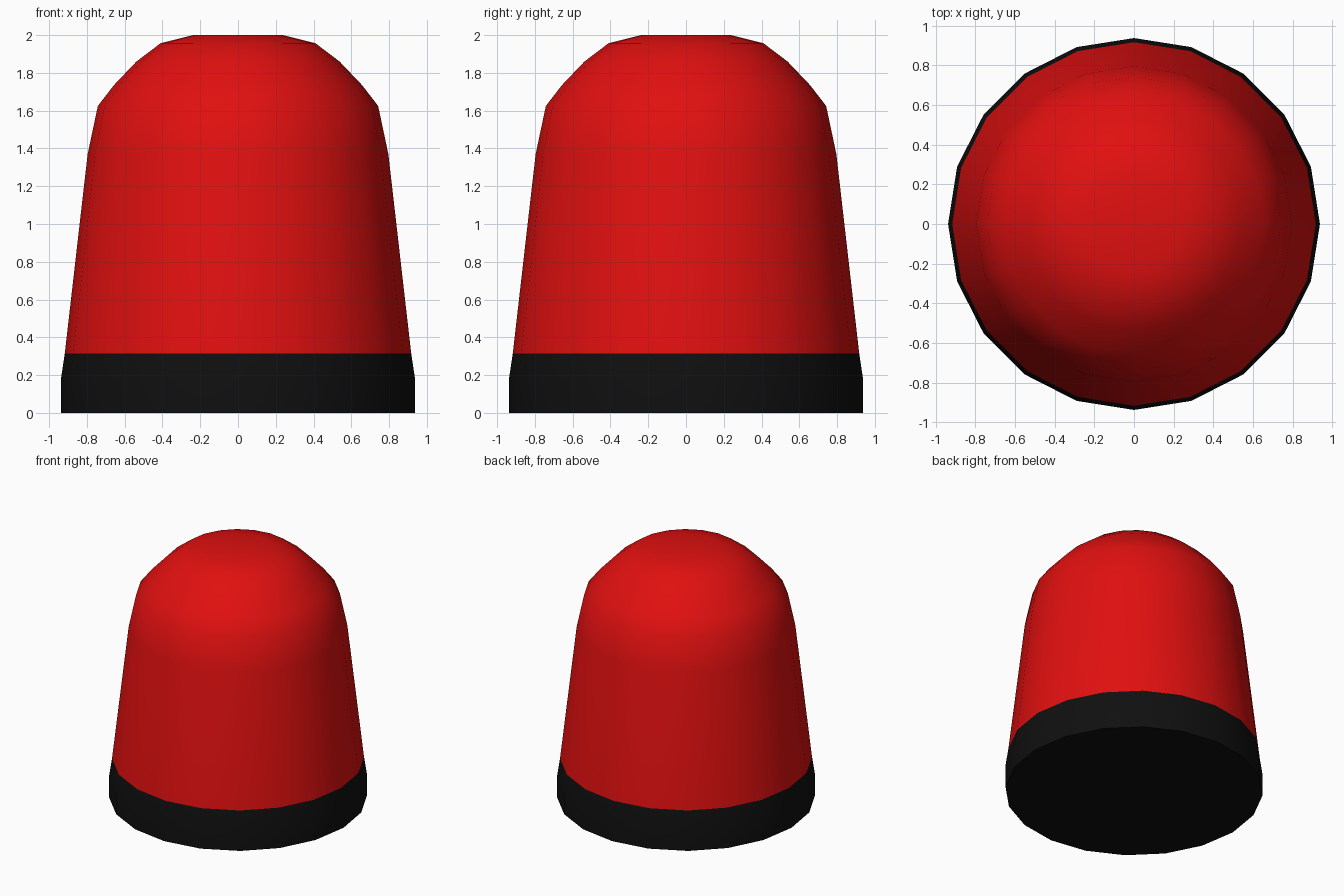
import bpy, bmesh, math

if "Cube" in bpy.data.objects:
    bpy.data.objects.remove(bpy.data.objects["Cube"])

SIDES = 20


def lathe(name, profile, colour, cap_bottom=False, cap_top=False):
    """Revolve (radius, height) points around z."""
    bm = bmesh.new()
    rings = []
    for r, z in profile:
        rings.append([bm.verts.new((r * math.cos(2 * math.pi * i / SIDES),
                                    r * math.sin(2 * math.pi * i / SIDES), z))
                      for i in range(SIDES)])
    for low, high in zip(rings, rings[1:]):
        for i in range(SIDES):
            j = (i + 1) % SIDES
            bm.faces.new((low[i], low[j], high[j], high[i]))
    if cap_bottom:
        bm.faces.new(rings[0][::-1])
    if cap_top:
        bm.faces.new(rings[-1])
    mesh = bpy.data.meshes.new(name)
    bm.to_mesh(mesh)
    bm.free()
    obj = bpy.data.objects.new(name, mesh)
    bpy.context.collection.objects.link(obj)
    mat = bpy.data.materials.new(name + "_colour")
    mat.diffuse_color = colour
    mat.use_nodes = True
    mat.node_tree.nodes["Principled BSDF"].inputs["Base Color"].default_value = mat.diffuse_color
    mesh.materials.append(mat)
    bpy.ops.object.select_all(action='DESELECT')
    obj.select_set(True)
    bpy.context.view_layer.objects.active = obj
    bpy.ops.object.shade_smooth_by_angle(angle=math.radians(40))
    return obj


# Black mounting ring with closed underside
lathe("base_ring", [(0.938, 0), (0.938, 0.175), (0.917, 0.315)],
      (0.005, 0.005, 0.005, 1), cap_bottom=True)

# Red tapered lens with a rounded, flat-topped dome
lathe("lens_dome",
      [(0.917, 0.315), (0.796, 1.37), (0.742, 1.625), (0.657, 1.735),
       (0.538, 1.86), (0.41, 1.957), (0.238, 2.0)],
      (0.75, 0.005, 0.005, 1), cap_top=True)
